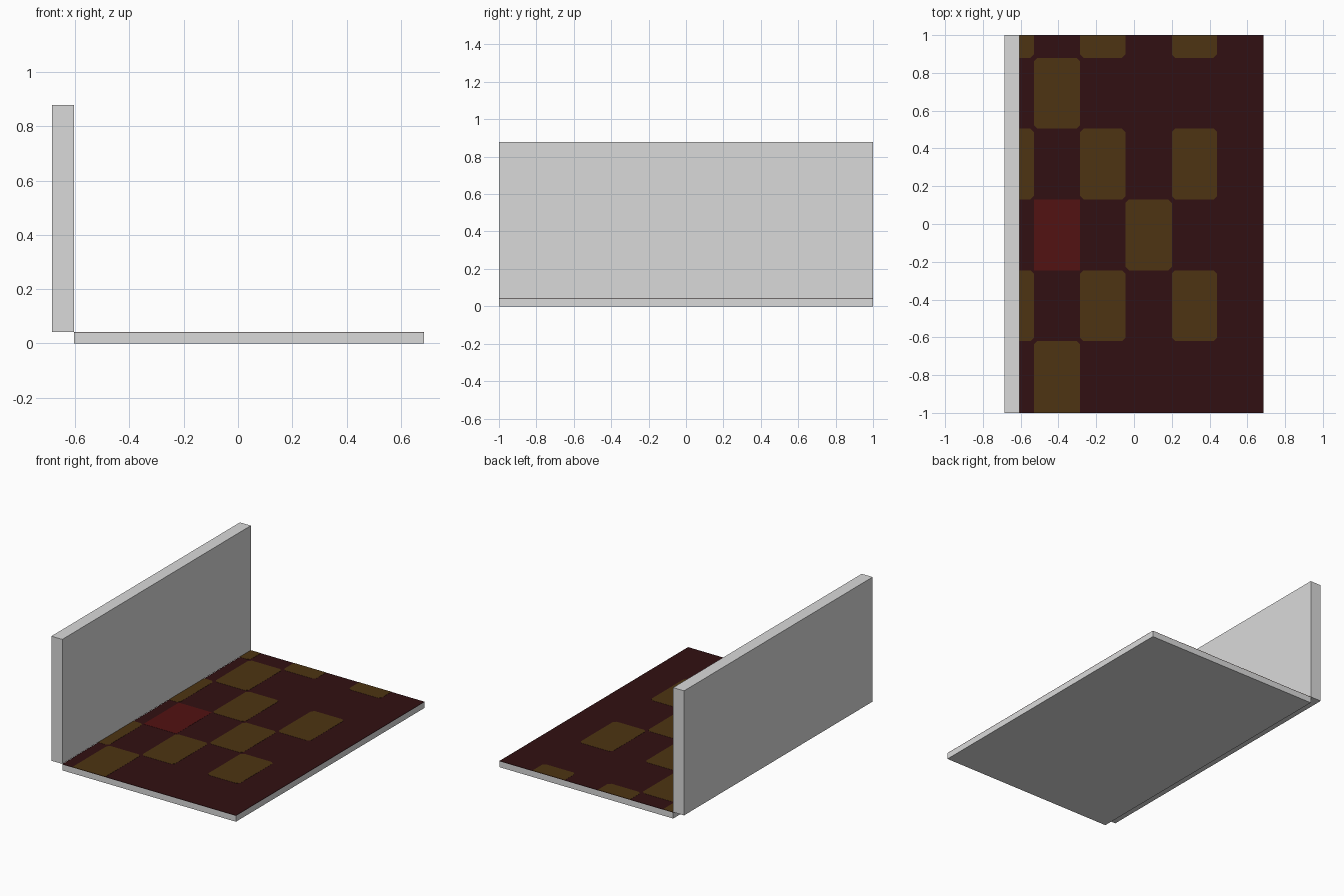
import bpy, bmesh

if "Cube" in bpy.data.objects:
    bpy.data.objects.remove(bpy.data.objects["Cube"])


def material(name, rgb):
    m = bpy.data.materials.new(name)
    m.diffuse_color = (*rgb, 1)
    m.use_nodes = True
    m.node_tree.nodes["Principled BSDF"].inputs["Base Color"].default_value = m.diffuse_color
    return m


plaster = material("plaster_grey", (0.7, 0.7, 0.7))
maroon = material("carpet_maroon", (0.031, 0.005, 0.006))
brown = material("carpet_brown", (0.075, 0.034, 0.006))
red = material("carpet_red", (0.085, 0.006, 0.006))

X0, X1, Y0, Y1 = -0.605, 0.685, -1.0, 1.0   # floor outline
TOP = 0.042                                 # carpet height


def finish(name, bm, mat):
    bmesh.ops.recalc_face_normals(bm, faces=bm.faces)
    me = bpy.data.meshes.new(name)
    bm.to_mesh(me)
    bm.free()
    me.materials.append(mat)
    ob = bpy.data.objects.new(name, me)
    bpy.context.collection.objects.link(ob)
    return ob


def prism(name, points, z0, z1, mat):
    """Extrude a flat outline from z0 to z1."""
    bm = bmesh.new()
    low = [bm.verts.new((x, y, z0)) for x, y in points]
    high = [bm.verts.new((x, y, z1)) for x, y in points]
    bm.faces.new(low[::-1])
    bm.faces.new(high)
    n = len(points)
    for i in range(n):
        j = (i + 1) % n
        bm.faces.new((low[i], low[j], high[j], high[i]))
    return finish(name, bm, mat)


def rect(x0, x1, y0, y1):
    return [(x0, y0), (x1, y0), (x1, y1), (x0, y1)]


def clipped(x0, x1, y0, y1, c=0.018):
    """Rectangle with cut corners, except where it meets the floor border."""
    pts = []
    corners = rect(x0, x1, y0, y1)
    for i, (x, y) in enumerate(corners):
        if x == X0 or y in (Y0, Y1):
            pts.append((x, y))
            continue
        sx = c if x == x0 else -c
        sy = c if y == y0 else -c
        pair = [(x, y + sy), (x + sx, y)]
        pts += pair if i in (0, 2) else pair[::-1]
    return pts


# Floor slab, carpet and wall panel
prism("floor_slab", rect(X0, X1, Y0, Y1), 0, TOP - 0.002, plaster)
prism("carpet", rect(X0, X1, Y0, Y1), TOP - 0.002, TOP, maroon)
prism("wall", rect(-0.686, X0, Y0, Y1), TOP + 0.001, 0.879, plaster)

# Carpet pattern: tiles by column and row
xs = [X0, -0.53, -0.285, -0.045, 0.20, 0.44]
ys = [Y0, -0.62, -0.245, 0.13, 0.505, 0.88, Y1]
columns = [(1, 3, 5), (0, 4), (1, 3, 5), (2,), (1, 3, 5)]
for c, rows in enumerate(columns):
    for r in rows:
        prism(f"carpet_tile_{c}_{r}", clipped(xs[c], xs[c + 1], ys[r], ys[r + 1]),
              TOP - 0.001, TOP + 0.001, brown)
prism("carpet_red_tile", rect(xs[1], xs[2], ys[2], ys[3]), TOP - 0.001, TOP + 0.001, red)
